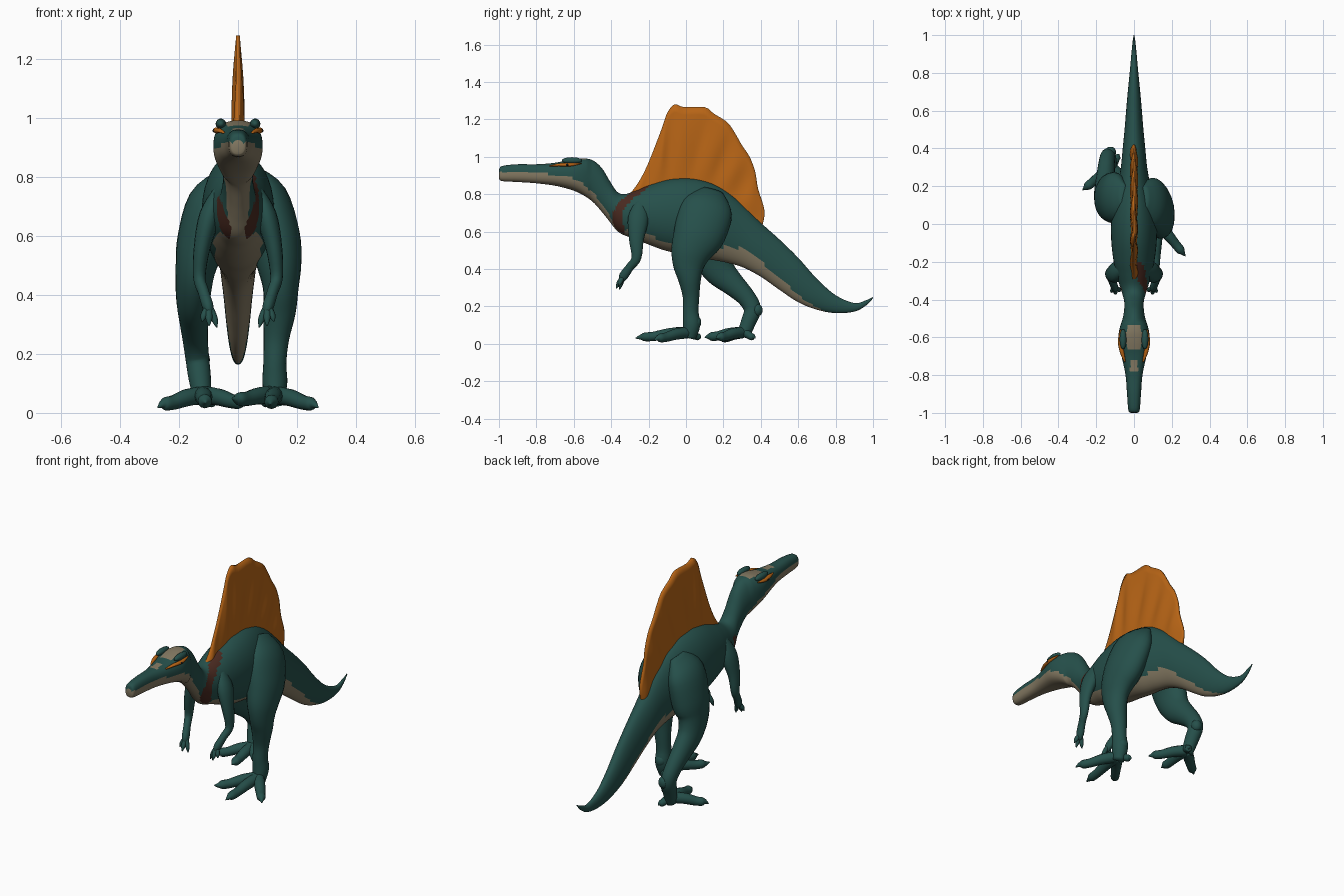
import bpy, bmesh, math
from mathutils import Vector

if "Cube" in bpy.data.objects:
    bpy.data.objects.remove(bpy.data.objects["Cube"])


def material(name, rgb):
    m = bpy.data.materials.new(name)
    m.diffuse_color = (*rgb, 1)
    m.use_nodes = True
    m.node_tree.nodes["Principled BSDF"].inputs["Base Color"].default_value = m.diffuse_color
    return m


TEAL = material("teal skin", (0.019, 0.080, 0.070))
TAN = material("tan belly", (0.235, 0.195, 0.125))
BROWN = material("brown band", (0.065, 0.022, 0.014))
ORANGE = material("orange sail", (0.48, 0.13, 0.008))
DARK = material("dark pupil", (0.01, 0.01, 0.01))


def skin(name, rings, mats, rule=None):
    """Bridge a list of closed rings, cap the ends, smooth shade."""
    bm = bmesh.new()
    vs = [[bm.verts.new(p) for p in r] for r in rings]
    n = len(vs[0])
    for a, b in zip(vs, vs[1:]):
        for k in range(n):
            bm.faces.new((a[k], a[(k + 1) % n], b[(k + 1) % n], b[k]))
    bm.faces.new(vs[0])
    bm.faces.new(vs[-1])
    bmesh.ops.recalc_face_normals(bm, faces=bm.faces)
    bm.normal_update()
    for f in bm.faces:
        f.smooth = True
        if rule:
            f.material_index = rule(f.calc_center_median(), f.normal)
    me = bpy.data.meshes.new(name)
    bm.to_mesh(me)
    bm.free()
    for m in mats:
        me.materials.append(m)
    ob = bpy.data.objects.new(name, me)
    bpy.context.collection.objects.link(ob)
    return ob


def lerp(table, x):
    for (x0, v0), (x1, v1) in zip(table, table[1:]):
        if x <= x1:
            return v0 + (v1 - v0) * max(0, (x - x0) / (x1 - x0))
    return table[-1][1]


def smooth_path(pts, steps):
    """Catmull-Rom through tuples of any length."""
    out = []
    for i in range(len(pts) - 1):
        q = [pts[max(0, min(len(pts) - 1, i + d))] for d in (-1, 0, 1, 2)]
        for s in range(steps):
            t = s / steps
            out.append([0.5 * (2 * b + (c - a) * t + (2 * a - 5 * b + 4 * c - d) * t * t
                               + (3 * b - a - 3 * c + d) * t ** 3)
                        for a, b, c, d in zip(*q)])
    return out + [list(pts[-1])]


def tube(name, pts, mat=TEAL, steps=4, n=16):
    """Tapered limb; points are x, y, z, sideways radius, other radius."""
    path = smooth_path(pts, steps)
    pos = [Vector(p[:3]) for p in path]
    rings = []
    for i, p in enumerate(path):
        t = (pos[min(i + 1, len(pos) - 1)] - pos[max(i - 1, 0)]).normalized()
        u = Vector((1, 0, 0))
        u = (u - t * u.dot(t)).normalized()
        v = t.cross(u)
        rings.append([pos[i] + u * max(p[3], .002) * math.cos(k * math.tau / n)
                      + v * max(p[4], .002) * math.sin(k * math.tau / n) for k in range(n)])
    return skin(name, rings, [mat])


def ball(name, loc, size, mat):
    rings = []
    for i in range(1, 10):
        a = math.pi * i / 10
        rings.append([Vector(loc) + Vector((size[0] * math.sin(a) * math.cos(k * math.tau / 14),
                                            -size[1] * math.cos(a),
                                            size[2] * math.sin(a) * math.sin(k * math.tau / 14)))
                      for k in range(14)])
    return skin(name, rings, [mat])


# Head, neck, trunk and tail: y, top z, bottom z, half width
BODY = [(-1, .925, .885, .018), (-.985, .95, .87, .03), (-.9, .96, .865, .037), (-.8, .96, .858, .045),
        (-.7, .968, .845, .066), (-.62, .985, .825, .083), (-.56, .992, .80, .078), (-.5, .982, .76, .06),
        (-.45, .94, .705, .052), (-.41, .875, .655, .052), (-.37, .815, .605, .062),
        (-.33, .80, .58, .075), (-.27, .82, .56, .092), (-.2, .848, .53, .108), (-.1, .878, .495, .12),
        (0, .886, .478, .122), (.1, .872, .455, .11), (.2, .828, .437, .088), (.3, .748, .41, .07),
        (.4, .648, .358, .06), (.5, .558, .288, .05), (.6, .46, .222, .042), (.7, .348, .182, .033),
        (.8, .26, .164, .023), (.9, .218, .172, .014), (.96, .232, .203, .008), (1, .25, .243, .002)]
body_path = smooth_path(BODY, 5)
TOP = [(p[0], p[1]) for p in body_path]
BOTTOM = [(p[0], p[2]) for p in body_path]
BELLY = [(-1, .62), (-.7, .48), (-.58, .36), (-.5, .22), (-.4, .14), (-.2, .16), (-.1, .13),
         (.1, .13), (.2, .2), (.3, .29), (.4, .28), (.5, .25), (.6, .17), (.7, .07), (.76, 0)]
BAND = [(.58, -.355), (.7, -.37), (.77, -.32), (.84, -.22)]


def body_colour(c, n):
    lo, hi = lerp(BOTTOM, c.y), lerp(TOP, c.y)
    f = (c.z - lo) / max(hi - lo, .001)
    # patches on the skull and snout
    if n.z > .5 and (-.66 < c.y < -.53 and abs(c.x) < .052 - .3 * abs(c.y + .6)
                     or -.77 < c.y < -.72 and abs(c.x) < .02):
        return 1
    # chest band, rising to the sail on one side
    if abs(c.y - lerp(BAND, c.z)) < .027 and f > .05 and (c.x > 0 or c.z < .73):
        return 2
    return 1 if f < lerp(BELLY, c.y) else 0


rings = []
for y, top, bot, w in body_path:
    e = .8 if y < -.52 else 1.0       # squarer section on the head
    ring = []
    for k in range(40):
        a = (k + .5) * math.tau / 40
        cx, sz = math.cos(a), math.sin(a)
        ring.append(Vector((w * math.copysign(abs(cx) ** e, cx), y,
                            (top + bot) / 2 + (top - bot) / 2 * math.copysign(abs(sz) ** e, sz))))
    rings.append(ring)
skin("body", rings, [TEAL, TAN, BROWN], body_colour)

# Sail: columns fanning from the back to the crest outline
CREST = [(-.3, .80), (-.25, .87), (-.2, .97), (-.13, 1.15), (-.1, 1.235), (-.06, 1.28), (-.01, 1.265),
         (.1, 1.265), (.15, 1.23), (.22, 1.185), (.26, 1.13), (.3, 1.06), (.34, 1.0), (.37, .92),
         (.385, .83), (.42, .71), (.405, .62)]
crest = smooth_path(CREST, 4)
rings = []
for i, (y1, z1) in enumerate(crest):
    s = i / (len(crest) - 1)
    y0 = -.29 + .68 * s
    z0 = lerp(TOP, y0) - .04
    side = []
    for j in range(11):
        t = j / 10
        half = .006 + .012 * (1 - t ** 3)
        mid = .005 * math.sin(s * 38) * math.sin(math.pi * t)
        side.append((mid, half, y0 + (y1 - y0) * t, z0 + (z1 - z0) * t))
    rings.append([Vector((m - h, y, z)) for m, h, y, z in side]
                 + [Vector((m + h, y, z)) for m, h, y, z in reversed(side)])
skin("sail", rings, [ORANGE])

# Brow ridges, eye stripes, pupils and arms on both sides
ARM = [(.06, -.24, .76, .02, .03), (.095, -.255, .67, .036, .055), (.122, -.265, .56, .028, .04),
       (.131, -.265, .46, .021, .026), (.117, -.30, .41, .019, .022), (.102, -.335, .36, .019, .024),
       (.097, -.345, .33, .008, .01)]
for m, side in ((1, "right"), (-1, "left")):
    ball(side + "_brow", (m * .058, -.61, .98), (.018, .055, .018), TEAL)
    tube(side + "_eye_stripe", [(m * .048, -.73, .95, .004, .003), (m * .063, -.68, .957, .011, .008),
                                (m * .074, -.62, .958, .011, .010), (m * .071, -.56, .965, .004, .003)],
         ORANGE, n=10)
    ball(side + "_pupil", (m * .081, -.635, .957), (.005, .008, .006), DARK)
    tube(side + "_arm", [(m * p[0], *p[1:]) for p in ARM])
    for k, (x, y, z) in enumerate(((.072, -.355, .29), (.098, -.372, .295), (.122, -.36, .31))):
        tube(f"{side}_finger_{k}", [(m * .1, -.335, .365, .012, .012),
                                    (m * (.03 + .7 * x), y * .7 - .1, z * .5 + .175, .012, .012),
                                    (m * x, y, z, .002, .002)], n=8)

# Legs: one planted forward, one trailing
LEG_RIGHT = [(.05, .14, .82, .02, .06), (.095, .115, .73, .072, .135), (.125, .075, .6, .085, .14),
             (.14, .03, .5, .075, .112), (.145, .015, .42, .060, .085), (.14, .02, .34, .055, .060),
             (.13, .027, .25, .043, .044), (.125, .025, .17, .039, .042), (.125, .03, .1, .042, .046),
             (.125, .015, .03, .03, .035)]
LEG_LEFT = [(-.05, .15, .81, .02, .06), (-.095, .14, .72, .072, .13), (-.125, .14, .58, .082, .13),
            (-.145, .14, .48, .067, .11), (-.152, .18, .39, .058, .085), (-.15, .25, .32, .05, .064),
            (-.145, .32, .25, .043, .05), (-.138, .355, .185, .04, .046), (-.13, .335, .12, .038, .04),
            (-.12, .305, .04, .03, .035)]
tube("right_leg", LEG_RIGHT, n=24)
tube("left_leg", LEG_LEFT, n=24)
ball("right_heel", (.125, .052, .115), (.032, .03, .035), TEAL)
ball("left_heel", (-.125, .38, .18), (.03, .03, .035), TEAL)


def toe(name, base, tip, r=.03):
    pts = []
    for t, k, z in ((0, 1, .06), (.35, .95, .052), (.65, .8, .036), (.82, .75, .032), (.9, .45, .03)):
        pts.append((base[0] + (tip[0] - base[0]) * t, base[1] + (tip[1] - base[1]) * t,
                    z + (tip[2] - .02) * t * .6, r * k, r * k))
    tube(name, pts + [(*tip, .002, .002)], n=12)


FEET = {"right": ((.125, .01), ((.272, -.17, .018), (.11, -.27, .03), (-.02, -.19, .05), (.085, .08, .03))),
        "left": ((-.12, .30), ((-.272, .18, .018), (-.11, .10, .035), (.03, .16, .03), (-.08, .37, .03)))}
for side, (base, tips) in FEET.items():
    for part, tip in zip(("outer", "middle", "inner", "rear"), tips):
        toe(f"{side}_{part}_toe", base, tip, .024 if part == "rear" else .031)
